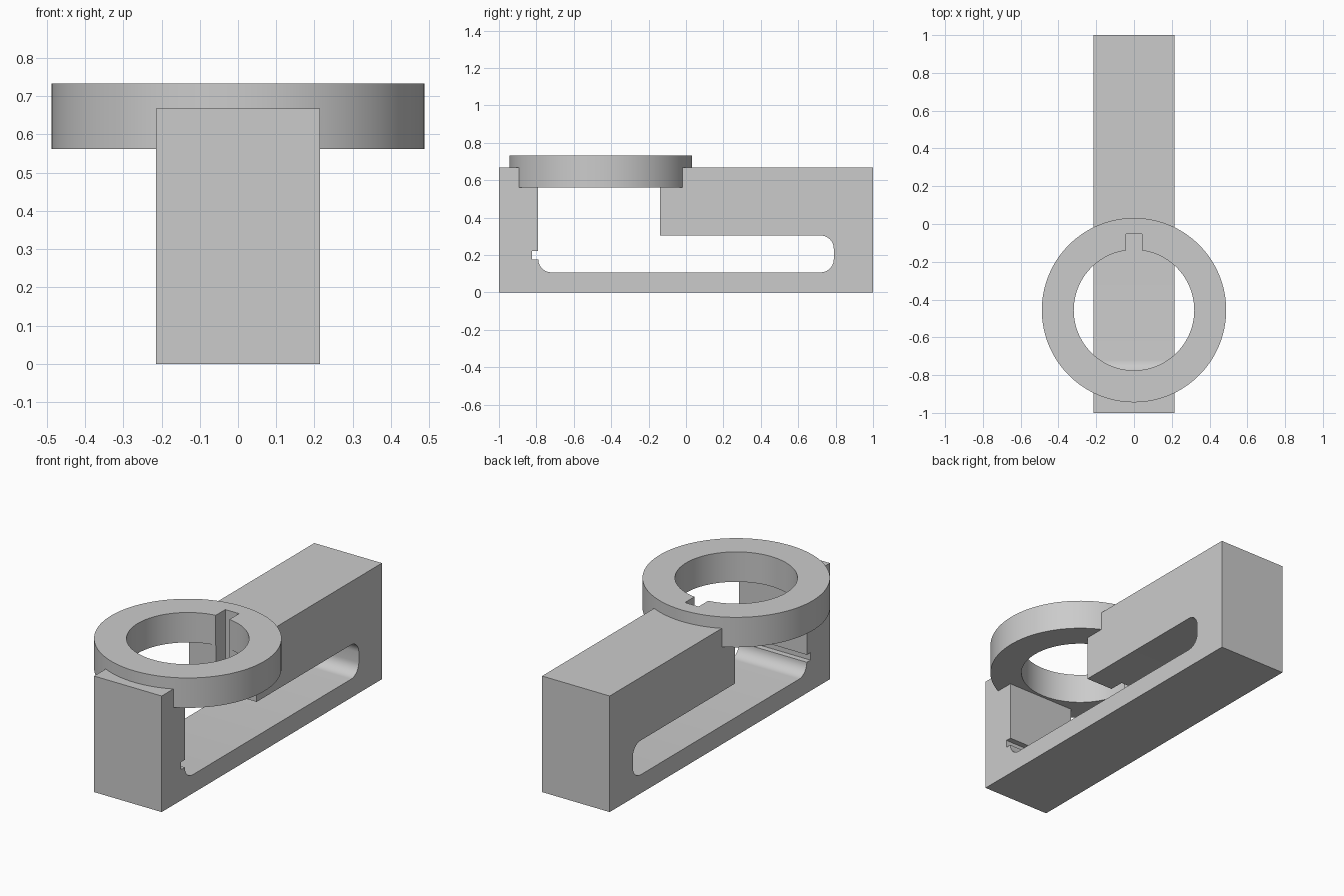
import bpy
import bmesh
from math import sin, cos, pi, radians

cube = bpy.data.objects.get("Cube")
if cube:
    bpy.data.objects.remove(cube, do_unlink=True)

grey = bpy.data.materials.new("plain grey")
grey.use_nodes = True
COLOUR = (0.6, 0.6, 0.6, 1)
grey.diffuse_color = COLOUR
grey.node_tree.nodes["Principled BSDF"].inputs["Base Color"].default_value = COLOUR


def extrude_profile(name, points, shift):
    """Solid made by sweeping a closed 3D outline along the shift vector."""
    bm = bmesh.new()
    face = bm.faces.new([bm.verts.new(p) for p in points])
    result = bmesh.ops.extrude_face_region(bm, geom=[face], use_keep_orig=True)
    moved = [g for g in result["geom"] if isinstance(g, bmesh.types.BMVert)]
    bmesh.ops.translate(bm, verts=moved, vec=shift)
    bmesh.ops.recalc_face_normals(bm, faces=bm.faces)
    mesh = bpy.data.meshes.new(name)
    bm.to_mesh(mesh)
    bm.free()
    mesh.materials.append(grey)
    obj = bpy.data.objects.new(name, mesh)
    bpy.context.collection.objects.link(obj)
    return obj


def disc(name, radius, low, high):
    n = 128
    outline = [(radius * cos(2 * pi * i / n), RING_Y + radius * sin(2 * pi * i / n), low)
               for i in range(n)]
    return extrude_profile(name, outline, (0, 0, high - low))


def combine(target, other, operation):
    mod = target.modifiers.new(operation, "BOOLEAN")
    mod.operation, mod.object, mod.solver = operation, other, "EXACT"
    bpy.context.view_layer.objects.active = target
    bpy.ops.object.modifier_apply(modifier=mod.name)
    bpy.data.objects.remove(other, do_unlink=True)


def fillet(y, z, start, r=0.07, steps=10):
    """Quarter arc going clockwise from the start angle in degrees."""
    return [(y + r * cos(radians(start - 90 * i / steps)),
             z + r * sin(radians(start - 90 * i / steps))) for i in range(steps + 1)]


HALF_WIDTH = 0.215
RING_Y = -0.456
TOP = 0.667
WALL = 0.79        # inner faces of both end walls
FLOOR, CEILING = 0.107, 0.304
R = 0.07

# Side outline of the slotted body, with the relief groove in the front wall
side = [(-1, 0), (1, 0), (1, TOP), (-0.138, TOP), (-0.138, CEILING)]
side += fillet(WALL - R, CEILING - R, 90)
side += fillet(WALL - R, FLOOR + R, 0)
side += fillet(-WALL + R, FLOOR + R, 270)
side += [(-0.823, FLOOR + R), (-0.823, 0.22), (-WALL, 0.22), (-WALL, TOP), (-1, TOP)]
body = extrude_profile("slotted_body_with_ring",
                       [(-HALF_WIDTH, y, z) for y, z in side], (2 * HALF_WIDTH, 0, 0))

# Collar ring set into the top
ring = disc("collar_ring", 0.488, 0.561, 0.733)
combine(body, ring, "UNION")
combine(body, disc("ring_bore", 0.319, 0.5, 0.8), "DIFFERENCE")

# Keyway through the ring and the overhanging block
k = 0.0435
keyway = extrude_profile("keyway_cutter", [(-k, -0.3, 0.25), (k, -0.3, 0.25),
                                           (k, -0.053, 0.25), (-k, -0.053, 0.25)], (0, 0, 0.6))
combine(body, keyway, "DIFFERENCE")

body.select_set(True)
bpy.context.view_layer.objects.active = body
bpy.ops.object.shade_smooth_by_angle(angle=radians(30))
